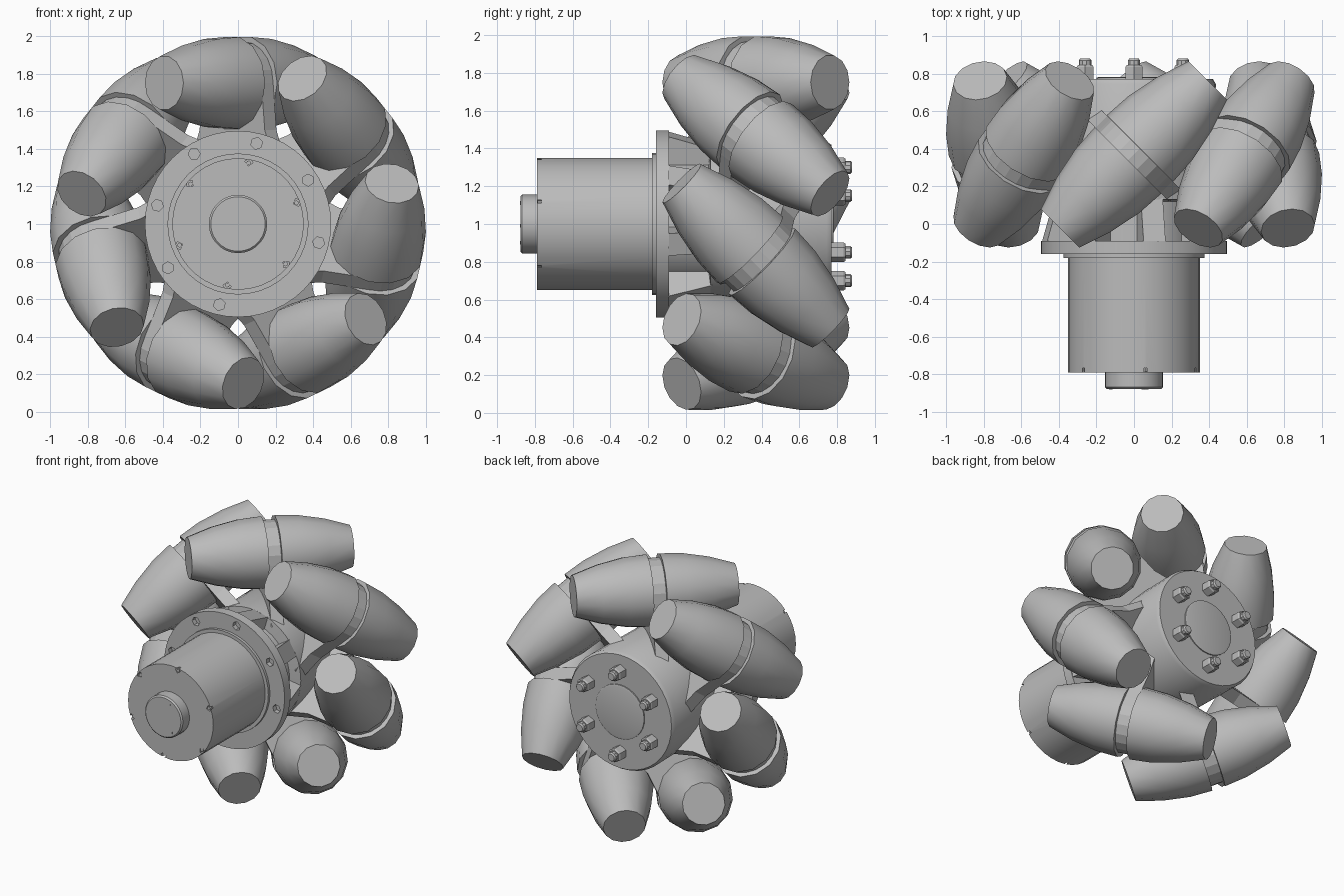
import bpy, bmesh
from math import pi, sin, cos, radians
from mathutils import Matrix, Vector

cube = bpy.data.objects.get("Cube")
if cube:
    bpy.data.objects.remove(cube, do_unlink=True)

grey = bpy.data.materials.new("plain grey")
grey.use_nodes = True
COLOUR = (0.5, 0.5, 0.5, 1)
grey.diffuse_color = COLOUR
grey.node_tree.nodes["Principled BSDF"].inputs["Base Color"].default_value = COLOUR

AXLE = Matrix.Translation((0, 0, 1))


def spin(angle):
    """Turn about the wheel axle."""
    return AXLE @ Matrix.Rotation(-angle, 4, 'Y')


def finish(name, bm, matrix, smooth=35):
    bmesh.ops.recalc_face_normals(bm, faces=bm.faces)
    mesh = bpy.data.meshes.new(name)
    bm.to_mesh(mesh)
    bm.free()
    mesh.transform(matrix)
    mesh.materials.append(grey)
    obj = bpy.data.objects.new(name, mesh)
    bpy.context.collection.objects.link(obj)
    if smooth:
        bpy.ops.object.select_all(action='DESELECT')
        obj.select_set(True)
        bpy.context.view_layer.objects.active = obj
        bpy.ops.object.shade_smooth_by_angle(angle=radians(smooth))
    return obj


def lathe(name, profile, sides, matrix=AXLE, smooth=35):
    """Capped turned solid about the y axis, profile of (y, radius)."""
    bm = bmesh.new()
    rings = []
    for y, r in profile:
        rings.append([bm.verts.new((r * cos(2 * pi * i / sides), y, r * sin(2 * pi * i / sides)))
                      for i in range(sides)])
    for a, b in zip(rings, rings[1:]):
        for i in range(sides):
            j = (i + 1) % sides
            bm.faces.new((a[i], a[j], b[j], b[i]))
    bm.faces.new(rings[0])
    bm.faces.new(rings[-1])
    return finish(name, bm, matrix, smooth)


def slab(name, outline, thickness, matrix):
    """Flat plate in the yz plane, thickened along x."""
    bm = bmesh.new()
    face = bm.faces.new([bm.verts.new((-thickness / 2, y, z)) for y, z in outline])
    moved = bmesh.ops.extrude_face_region(bm, geom=[face])["geom"]
    bmesh.ops.translate(bm, vec=(thickness, 0, 0),
                        verts=[v for v in moved if isinstance(v, bmesh.types.BMVert)])
    return finish(name, bm, matrix, 0)


def cut(target, cutters):
    for c in cutters:
        mod = target.modifiers.new("cut", 'BOOLEAN')
        mod.operation = 'DIFFERENCE'
        mod.solver = 'EXACT'
        mod.object = c
        bpy.context.view_layer.objects.active = target
        bpy.ops.object.modifier_apply(modifier=mod.name)
        bpy.data.objects.remove(c, do_unlink=True)


# Rollers: two barrel halves either side of a support plate
ROLLERS = 7
half = [(0.045, 0.25), (0.2, 0.24), (0.38, 0.203), (0.555, 0.145)]
plate = [(0.31, 0.34), (0.245, 0.5)]
plate += [(0.22 * cos(a * pi / 10), 0.75 + 0.22 * sin(a * pi / 10)) for a in range(11)]
plate += [(-0.245, 0.5), (-0.31, 0.34)]
for k in range(ROLLERS):
    tilt = (spin(2 * pi * k / ROLLERS) @ Matrix.Translation((0, 0.37, 0))
            @ Matrix.Rotation(-pi / 4, 4, 'Z'))
    at = tilt @ Matrix.Translation((0, 0, 0.75))
    lathe("roller_front_half", [(-y, r) for y, r in half], 14, at)
    lathe("roller_back_half", half, 14, at)
    # plate lies across the roller axis
    slab("roller_support", plate, 0.088, tilt @ Matrix.Rotation(pi / 2, 4, 'Z'))

# Hub drum with a narrower neck behind the flange
lathe("hub_drum", [(-0.1, 0.34), (0.12, 0.34), (0.13, 0.425), (0.745, 0.435), (0.77, 0.42)], 40)
lathe("hub_back_cover", [(0.76, 0.2), (0.778, 0.2), (0.782, 0.185)], 32)

# Flange with sunken hexagonal screw seats, and gussets behind it
flange = lathe("hub_flange", [(-0.16, 0.495), (-0.09, 0.495)], 48)
angles = [radians(77 + 45 * k) for k in range(8)]
seats = [lathe("seat_cutter", [(-0.2, 0.032), (-0.125, 0.032)], 6,
               spin(a) @ Matrix.Translation((0.44, 0, 0)), 0) for a in angles[:5] + angles[6:]]
cut(flange, seats)
gusset = [(-0.1, 0.3), (-0.1, 0.49), (0.14, 0.42), (0.14, 0.3)]
for a in angles:
    slab("flange_gusset", gusset, 0.12, spin(a - pi / 2))

# Nuts with stud ends on the back of the hub
for k in range(6):
    at = spin(pi / 2 + k * pi / 3) @ Matrix.Translation((0.3, 0, 0))
    lathe("hub_nut", [(0.76, 0.052), (0.835, 0.052), (0.845, 0.044)], 6, at, 0)
    lathe("hub_stud", [(0.84, 0.034), (0.87, 0.034), (0.88, 0.026)], 10, at)

# Motor body, mounting ring and end cap
lathe("mounting_ring", [(-0.18, 0.375), (-0.155, 0.375)], 40)
motor = lathe("motor_body", [(-0.79, 0.35), (-0.17, 0.35)], 36)
lathe("motor_end_cap", [(-0.877, 0.145), (-0.867, 0.155), (-0.78, 0.155)], 28)

# Small notches around the motor face with screws in them
notches = [lathe("notch_cutter", [(-0.85, 0.022), (-0.765, 0.022)], 4,
                 spin(radians(20 + 60 * k)) @ Matrix.Translation((0.335, 0, 0)), 0)
           for k in range(6)]
cut(motor, notches)
for k in range(6):
    lathe("motor_screw", [(-0.785, 0.013), (-0.76, 0.013)], 6,
          spin(radians(20 + 60 * k)) @ Matrix.Translation((0.33, 0, 0)), 0)

# Tiny pins on the end cap
for k in range(3):
    lathe("cap_pin", [(-0.88, 0.011), (-0.87, 0.011)], 3,
          spin(radians(65 + 120 * k)) @ Matrix.Translation((0.122, 0, 0)), 0)
